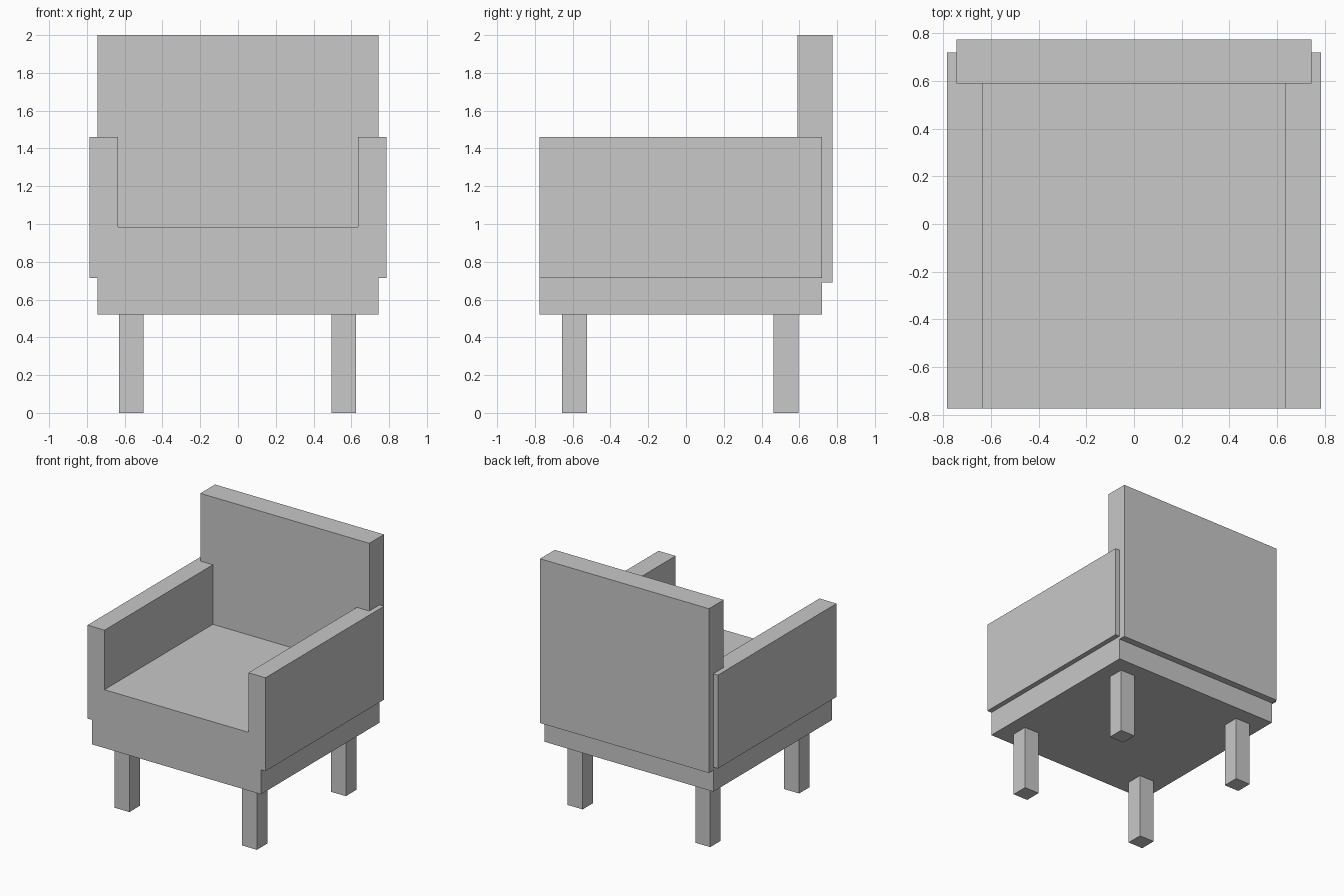
import bpy
import bmesh
from mathutils import Vector

default_cube = bpy.data.objects.get("Cube")
if default_cube:
    bpy.data.objects.remove(default_cube, do_unlink=True)

# Single plain finish
grey = bpy.data.materials.new("light_grey")
grey.use_nodes = True
colour = (0.58, 0.58, 0.58, 1)
grey.diffuse_color = colour
grey.node_tree.nodes["Principled BSDF"].inputs["Base Color"].default_value = colour


def box(name, x, y, z):
    """Add a box spanning the given (min, max) ranges."""
    low, high = (Vector(corner) for corner in zip(x, y, z))
    bm = bmesh.new()
    bmesh.ops.create_cube(bm, size=1)
    bmesh.ops.scale(bm, vec=high - low, verts=bm.verts)
    mesh = bpy.data.meshes.new(name)
    bm.to_mesh(mesh)
    bm.free()
    mesh.materials.append(grey)
    obj = bpy.data.objects.new(name, mesh)
    obj.location = (low + high) / 2
    bpy.context.collection.objects.link(obj)
    return obj


base_half, seat_half, arm_outer = 0.745, 0.635, 0.785
front, rear = -0.775, 0.72
base_bottom, arm_bottom = 0.52, 0.715

# Seat: wide base with the seat block between the arms
box("seat_base", (-base_half, base_half), (front, rear), (base_bottom, arm_bottom))
box("seat", (-seat_half, seat_half), (front, rear), (arm_bottom, 0.985))

# Backrest, hung over the rear of the base
box("backrest", (-base_half, base_half), (0.59, 0.775), (0.69, 2.0))

# Armrests overhang the base sides
box("left_armrest", (seat_half, arm_outer), (front, rear), (arm_bottom, 1.46))
box("right_armrest", (-arm_outer, -seat_half), (front, rear), (arm_bottom, 1.46))

# Four square legs
leg = 0.066
for side, x in (("left", 0.56), ("right", -0.565)):
    for end, y in (("front", -0.59), ("back", 0.53)):
        box(f"{end}_{side}_leg", (x - leg, x + leg), (y - leg, y + leg), (0, base_bottom))
